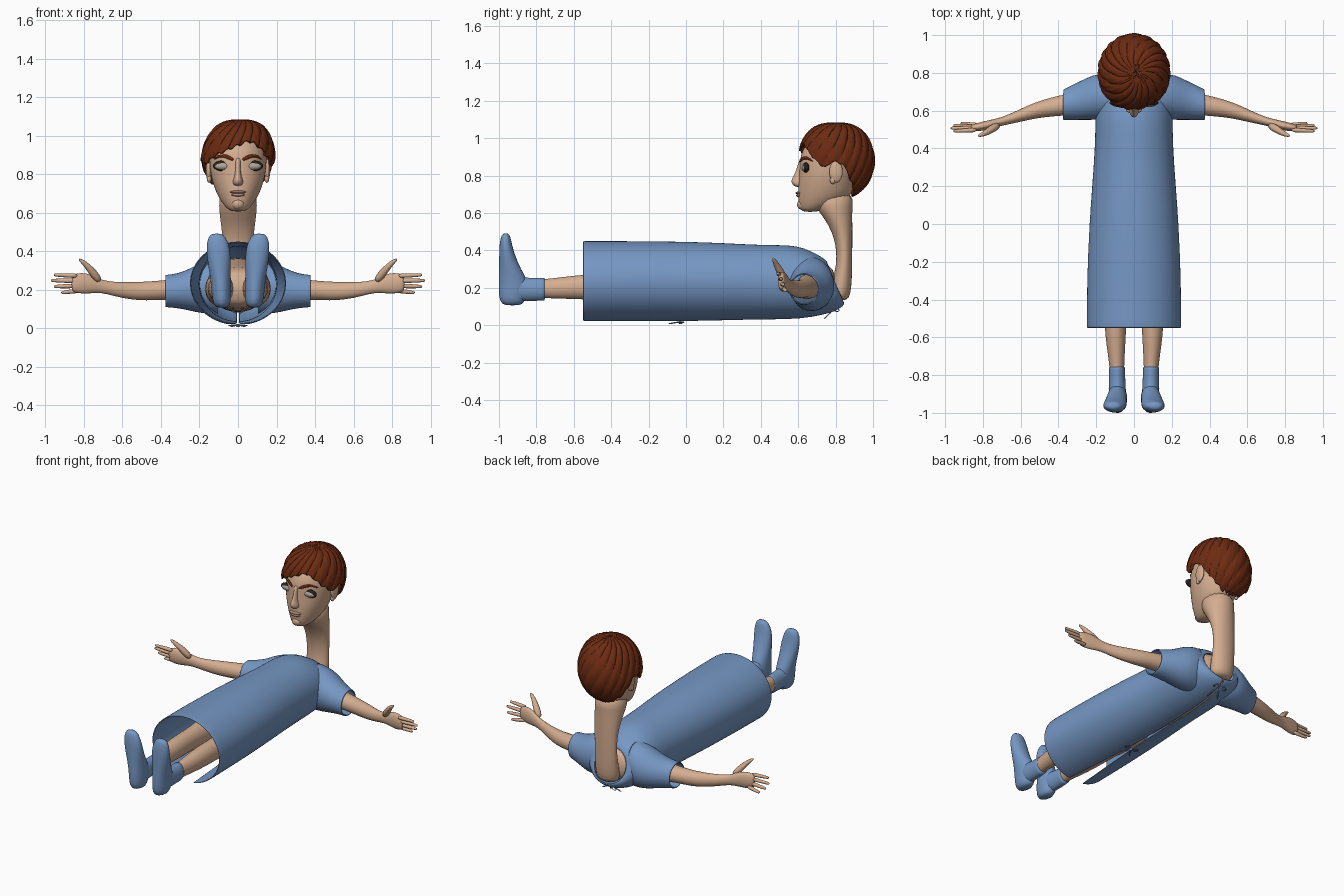
import bpy, bmesh, math
from mathutils import Vector


def material(name, rgb):
    m = bpy.data.materials.new(name)
    m.diffuse_color = (*rgb, 1)
    return m


SKIN = material("skin", (0.66, 0.42, 0.28))
BLUE = material("blue cloth", (0.18, 0.31, 0.55))
HAIR = material("auburn hair", (0.15, 0.024, 0.006))
EYE = material("grey eye", (0.42, 0.38, 0.32))
DARK = material("dark lash", (0.02, 0.015, 0.012))
LIP = material("lip", (0.52, 0.28, 0.2))
AXES = {"x": (1, 2, 0), "y": (0, 2, 1), "z": (0, 1, 2)}


def finish(name, bm, mat, mirror=False, solid=0, sub=0):
    bmesh.ops.recalc_face_normals(bm, faces=bm.faces)
    me = bpy.data.meshes.new(name)
    bm.to_mesh(me)
    bm.free()
    me.shade_smooth()
    me.materials.append(mat)
    ob = bpy.data.objects.new(name, me)
    bpy.context.collection.objects.link(ob)
    if mirror:
        ob.modifiers.new("mirror", "MIRROR").use_mirror_merge = False
    if solid:
        ob.modifiers.new("thickness", "SOLIDIFY").thickness = solid
    if sub:
        mod = ob.modifiers.new("smooth", "SUBSURF")
        mod.levels = mod.render_levels = sub
    return ob


def skin_rings(bm, rings, closed=True, caps=True):
    rows = [[bm.verts.new(p) for p in r] for r in rings]
    n = len(rows[0])
    for a, b in zip(rows, rows[1:]):
        for i in range(n if closed else n - 1):
            j = (i + 1) % n
            bm.faces.new((a[i], a[j], b[j], b[i]))
    if caps:
        bm.faces.new(rows[0])
        bm.faces.new(rows[-1])


def loft(name, axis, sections, mat, n=16, caps=True, gaps=None, **kw):
    """Sections: (position, a_min, a_max, b_min, b_max[, lean along axis])."""
    ia, ib, ic = AXES[axis]
    rings = []
    for k, s in enumerate(sections):
        pos, a0, a1, b0, b1 = s[:5]
        lean = s[5] if len(s) > 5 else 0
        gap = gaps[k] if gaps else 0
        ring = []
        for i in range(n):
            f = i / (n - 1) if gaps else i / n
            t = -math.pi / 2 + gap + f * (math.tau - 2 * gap)
            p = [0, 0, 0]
            p[ia] = (a0 + a1) / 2 + (a1 - a0) / 2 * math.cos(t)
            p[ib] = (b0 + b1) / 2 + (b1 - b0) / 2 * math.sin(t)
            p[ic] = pos + lean * math.sin(t)
            ring.append(p)
        rings.append(ring)
    bm = bmesh.new()
    skin_rings(bm, rings, not gaps, caps)
    return finish(name, bm, mat, **kw)


def ellipsoid(name, c, r, mat, mirror=False):
    bm = bmesh.new()
    bmesh.ops.create_uvsphere(bm, u_segments=24, v_segments=14, radius=1)
    for v in bm.verts:
        v.co = Vector(c) + Vector([a * b for a, b in zip(v.co, r)])
    return finish(name, bm, mat, mirror)


def rod(name, pts, radii, mat, mirror=False, flat=1.0):
    """Round tapered rod through points."""
    pts = [Vector(p) for p in pts]
    rings = []
    for i, p in enumerate(pts):
        d = (pts[min(i + 1, len(pts) - 1)] - pts[max(i - 1, 0)]).normalized()
        u = d.cross(Vector((0, 1, 0)) if abs(d.y) < 0.9 else Vector((0, 0, 1))).normalized()
        w = d.cross(u)
        rings.append([p + radii[i] * (u * math.cos(k * math.tau / 8) + w * flat * math.sin(k * math.tau / 8))
                      for k in range(8)])
    bm = bmesh.new()
    skin_rings(bm, rings)
    return finish(name, bm, mat, mirror, sub=1)


# Gown: long tube, split underneath, leaning neckline at the end
G = [(-.55, .25, .015, .45, 0, .2), (-.54, .25, .015, .45, 0, .2), (-.3, .25, .018, .45, 0, .12),
     (0, .237, .02, .447, 0, .03), (.2, .222, .025, .44, 0, .02), (.4, .207, .03, .428, 0, .02),
     (.55, .205, .03, .43, 0, .02), (.65, .2, .04, .415, -.02, .02), (.755, .19, .07, .375, -.045, .02),
     (.80, .15, .105, .345, -.045, .02), (.802, .11, .12, .325, -.045, .02)]
loft("gown", "y", [(y, -w, w, a, b, l) for y, w, a, b, l, g in G], BLUE, n=41, caps=False,
     gaps=[g[5] for g in G], solid=0.006, sub=1)
loft("sleeve", "x", [(.10, .55, .79, .07, .37), (.19, .55, .80, .075, .345), (.25, .55, .775, .09, .31),
                     (.31, .55, .745, .103, .285), (.37, .55, .715, .108, .278), (.376, .55, .712, .108, .278)],
     BLUE, n=20, caps=False, mirror=True, solid=0.008, sub=1)

# Body under the gown
loft("torso", "y", [(-.12, -.13, .13, .13, .29), (-.05, -.17, .17, .1, .32), (.15, -.16, .16, .09, .34),
                    (.4, -.16, .16, .08, .37), (.6, -.17, .17, .08, .37), (.7, -.16, .16, .09, .35),
                    (.77, -.12, .12, .12, .32), (.8, -.08, .08, .14, .28)], SKIN, sub=1)
loft("leg", "y", [(-.86, .052, .128, .14, .245), (-.76, .052, .128, .145, .245), (-.65, .046, .146, .14, .26),
                  (-.52, .038, .16, .135, .275), (-.35, .045, .155, .135, .275), (-.2, .03, .17, .12, .29),
                  (0, .01, .18, .1, .31)], SKIN, mirror=True, sub=1)

# Socks: cuff along the shin, foot pointing up
loft("sock_cuff", "y", [(-.752, .047, .133, .13, .255), (-.76, .047, .133, .13, .255), (-.84, .045, .135, .128, .25),
                        (-.90, .04, .135, .125, .27), (-.96, .045, .13, .14, .27)], BLUE, mirror=True, sub=1)
loft("sock_foot", "z", [(.105, .055, .11, -.97, -.885), (.125, .038, .13, -.998, -.86), (.18, .034, .138, -1.003, -.84),
                        (.24, .036, .142, -1.002, -.845), (.30, .037, .152, -1.0, -.882), (.37, .037, .162, -1.0, -.912),
                        (.43, .043, .166, -.998, -.93), (.475, .065, .155, -.99, -.938), (.492, .085, .135, -.978, -.95)],
     BLUE, mirror=True, sub=1)

# Arms and hands
loft("arm", "x", [(.16, .58, .74, .13, .29), (.3, .58, .70, .14, .26), (.38, .572, .685, .147, .25),
                  (.48, .565, .66, .142, .242), (.56, .55, .63, .148, .24), (.64, .532, .59, .165, .24),
                  (.71, .518, .562, .185, .25), (.76, .502, .552, .18, .28), (.81, .492, .54, .178, .29),
                  (.85, .49, .53, .185, .283), (.865, .498, .522, .2, .27)], SKIN, mirror=True, sub=1)
for nm, base, tip in [("index", (.83, .498, .272), (.957, .492, .277)), ("middle", (.84, .506, .246), (.972, .508, .248)),
                      ("ring", (.84, .514, .22), (.957, .522, .216)), ("little", (.82, .522, .196), (.918, .534, .184))]:
    a, b = Vector(base), Vector(tip)
    rod(nm + "_finger", [a, a.lerp(b, .4), a.lerp(b, .7), a.lerp(b, .95), b], [.014, .0125, .011, .009, .004],
        SKIN, mirror=True)
rod("thumb", [(.715, .525, .24), (.75, .505, .285), (.78, .485, .32), (.805, .472, .345), (.828, .466, .36)],
    [.02, .024, .017, .013, .005], SKIN, mirror=True)

# Neck and head
loft("neck", "z", [(.13, -.06, .06, .77, .86), (.16, -.08, .08, .765, .88), (.24, -.08, .08, .78, .888),
                   (.32, -.078, .078, .805, .888), (.42, -.078, .078, .803, .89), (.5, -.084, .084, .78, .89),
                   (.57, -.094, .094, .74, .89), (.63, -.1, .1, .69, .89), (.72, -.1, .1, .67, .90)], SKIN, n=20, sub=1)
H = [(.605, .035, .625, .70), (.625, .062, .607, .76), (.66, .09, .601, .84), (.70, .112, .598, .89),
     (.76, .134, .60, .9), (.82, .146, .607, .92), (.88, .15, .606, .94), (.94, .147, .622, .94),
     (.99, .125, .66, .93), (1.03, .07, .72, .87)]
loft("head", "z", [(z, -w, w, a, b) for z, w, a, b in H], SKIN, n=28, sub=1)


def face_y(x, z):
    for p, q in zip(H, H[1:]):
        if p[0] <= z <= q[0]:
            f = (z - p[0]) / (q[0] - p[0])
            w, a, b = [p[i] + f * (q[i] - p[i]) for i in (1, 2, 3)]
            return (a + b) / 2 - (b - a) / 2 * math.sqrt(max(0, 1 - (x / w) ** 2))


# Face details
loft("nose", "z", [(.738, -.014, .014, .585, .65), (.748, -.028, .028, .573, .65), (.765, -.028, .028, .56, .65),
                   (.785, -.019, .019, .566, .65), (.82, -.014, .014, .586, .65), (.86, -.014, .014, .597, .65),
                   (.89, -.02, .02, .608, .65)], SKIN, n=14, sub=1)
ellipsoid("upper_lip", (0, .603, .707), (.042, .017, .008), LIP)
ellipsoid("lower_lip", (0, .605, .693), (.035, .017, .009), LIP)
ellipsoid("chin", (0, .625, .645), (.034, .031, .03), SKIN)
ey = face_y(.076, .842)
ellipsoid("lash_line", (.076, ey + .013, .843), (.054, .019, .028), DARK, True)
ellipsoid("eyeball", (.076, ey + .01, .841), (.047, .021, .021), EYE, True)
ellipsoid("ear", (.152, .802, .82), (.015, .036, .058), SKIN, True)
ellipsoid("ear_lobe", (.15, .785, .775), (.012, .016, .02), SKIN, True)
rod("brow", [(x, face_y(x, z) - .001, z) for x, z in
             [(.022, .872), (.045, .886), (.075, .897), (.1, .894), (.125, .875)]],
    [.007, .011, .010, .008, .003], HAIR, True, .6)

# Hair: swirled cap whose lower edge follows the hairline (angle from front, edge height)
LINE = [(-180, .70), (-140, .71), (-118, .77), (-100, .865), (-84, .875), (-74, .84), (-60, .86), (-40, .895), (-15, .93),
        (5, .955), (18, .97), (35, .945), (60, .875), (74, .84), (84, .875), (100, .865), (118, .77), (140, .71), (180, .70)]


def hairline(deg):
    for (a, za), (b, zb) in zip(LINE, LINE[1:]):
        if a <= deg <= b:
            return za + (zb - za) * (deg - a) / (b - a)


rings = []
ROWS, COLS = 34, 180
for j in range(1, ROWS + 1):
    ring = []
    for i in range(COLS):
        az = -math.pi + math.tau * i / COLS
        edge = hairline(math.degrees(az)) - .006 * math.sin(az * 23)
        t = math.acos(max(-1, min(1, (edge - .88) / .2))) * j / ROWS
        lock = abs(math.sin(9 * az + 5 * t + .8 * math.sin(3 * az)))
        fine = abs(math.sin(21 * az + 7 * t))
        r = .955 + min(1, t * 1.5) * (.055 * lock ** .6 + .015 * fine)
        s = math.sin(t) ** .9
        ring.append((.178 * r * s * math.sin(az) + .012 * math.cos(t),
                     .80 - (.19 if abs(az) < math.pi / 2 else .195) * r * s * math.cos(az),
                     .88 + .2 * (r if t < 1.5 else 1) * math.cos(t)))
    rings.append(ring)
bm = bmesh.new()
skin_rings(bm, rings, caps=False)
bm.verts.ensure_lookup_table()
bm.faces.new(bm.verts[:COLS])
finish("hair", bm, HAIR, solid=-.012)

# Tie bows along the back opening
for nm, y, z, drop in [("neck_bow", .80, .095, .05), ("waist_bow", -.03, .018, .008)]:
    rod(nm + "_loop", [(0, y, z), (.03, y + .025, z - drop * .3), (.055, y + .012, z - drop * .5),
                       (.035, y - .01, z - drop * .4), (0, y, z)], [.004] * 5, BLUE, True)
    rod(nm + "_tail", [(0, y, z), (.02, y - .03, z - drop * .6), (.04, y - .065, z - drop * 1.3)],
        [.004, .004, .004], BLUE, True)
    ellipsoid(nm + "_knot", (0, y, z - .004), (.011, .011, .009), BLUE)
